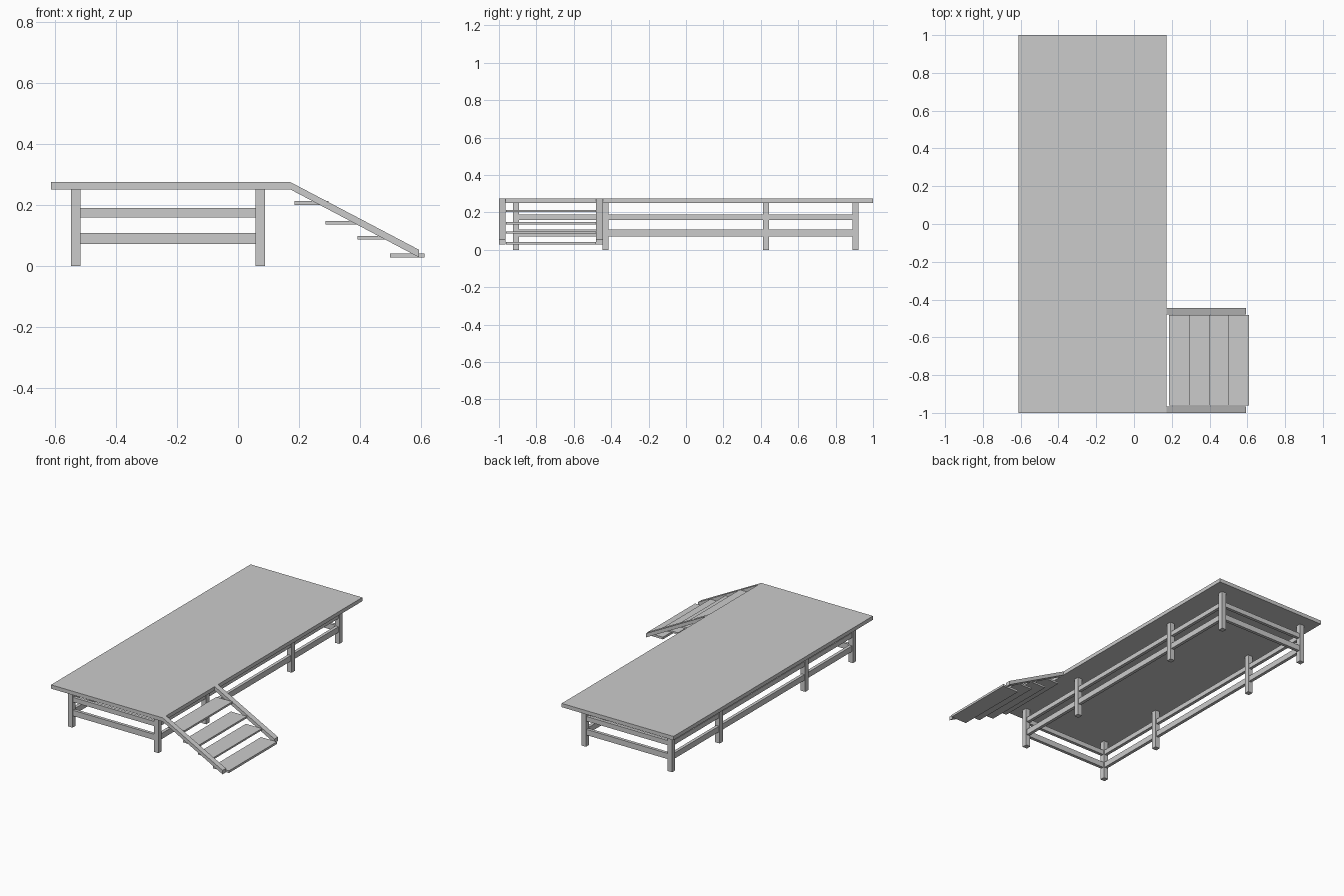
import bpy, bmesh

if "Cube" in bpy.data.objects:
    bpy.data.objects.remove(bpy.data.objects["Cube"])


def box(name, x0, x1, y0, y1, z0, z1):
    bm = bmesh.new()
    bmesh.ops.create_cube(bm, size=1)
    for v in bm.verts:
        v.co.x = x1 if v.co.x > 0 else x0
        v.co.y = y1 if v.co.y > 0 else y0
        v.co.z = z1 if v.co.z > 0 else z0
    return finish(name, bm)


def finish(name, bm):
    bmesh.ops.recalc_face_normals(bm, faces=bm.faces)
    mesh = bpy.data.meshes.new(name)
    bm.to_mesh(mesh)
    bm.free()
    obj = bpy.data.objects.new(name, mesh)
    bpy.context.collection.objects.link(obj)
    return obj


def extrude_y(name, profile, y0, y1):
    bm = bmesh.new()
    face = bm.faces.new([bm.verts.new((x, y0, z)) for x, z in profile])
    ret = bmesh.ops.extrude_face_region(bm, geom=[face])
    verts = [g for g in ret["geom"] if isinstance(g, bmesh.types.BMVert)]
    bmesh.ops.translate(bm, verts=verts, vec=(0, y1 - y0, 0))
    return finish(name, bm)


# Platform deck
box("deck", -0.612, 0.172, -1, 1, 0.251, 0.275)

# Square posts in two rows
POST_X = (-0.531, 0.073)
POST_Y = (-0.908, -0.43, 0.427, 0.905)
H = 0.016
for px in POST_X:
    for py in POST_Y:
        box("post", px - H, px + H, py - H, py + H, 0, 0.251)

# Two levels of rails running between the posts on all four sides
T = 0.010
for z0, z1 in ((0.072, 0.108), (0.16, 0.19)):
    for px in POST_X:
        for ya, yb in zip(POST_Y, POST_Y[1:]):
            box("side_rail", px - T, px + T, ya + H, yb - H, z0, z1)
    for py in (POST_Y[0], POST_Y[-1]):
        box("end_rail", POST_X[0] + H, POST_X[1] - H, py - T, py + T, z0, z1)

# Sloping stair stringers
STRINGER = [(0.172, 0.275), (0.592, 0.054), (0.592, 0.029), (0.172, 0.251)]
for y0, y1 in ((-1, -0.966), (-0.48, -0.445)):
    extrude_y("stair_stringer", STRINGER, y0, y1)

# Stair treads
for x, z0, z1 in ((0.185, 0.201, 0.213), (0.287, 0.136, 0.148),
                  (0.392, 0.087, 0.098), (0.498, 0.028, 0.042)):
    box("stair_tread", x, x + 0.112, -0.962, -0.481, z0, z1)
